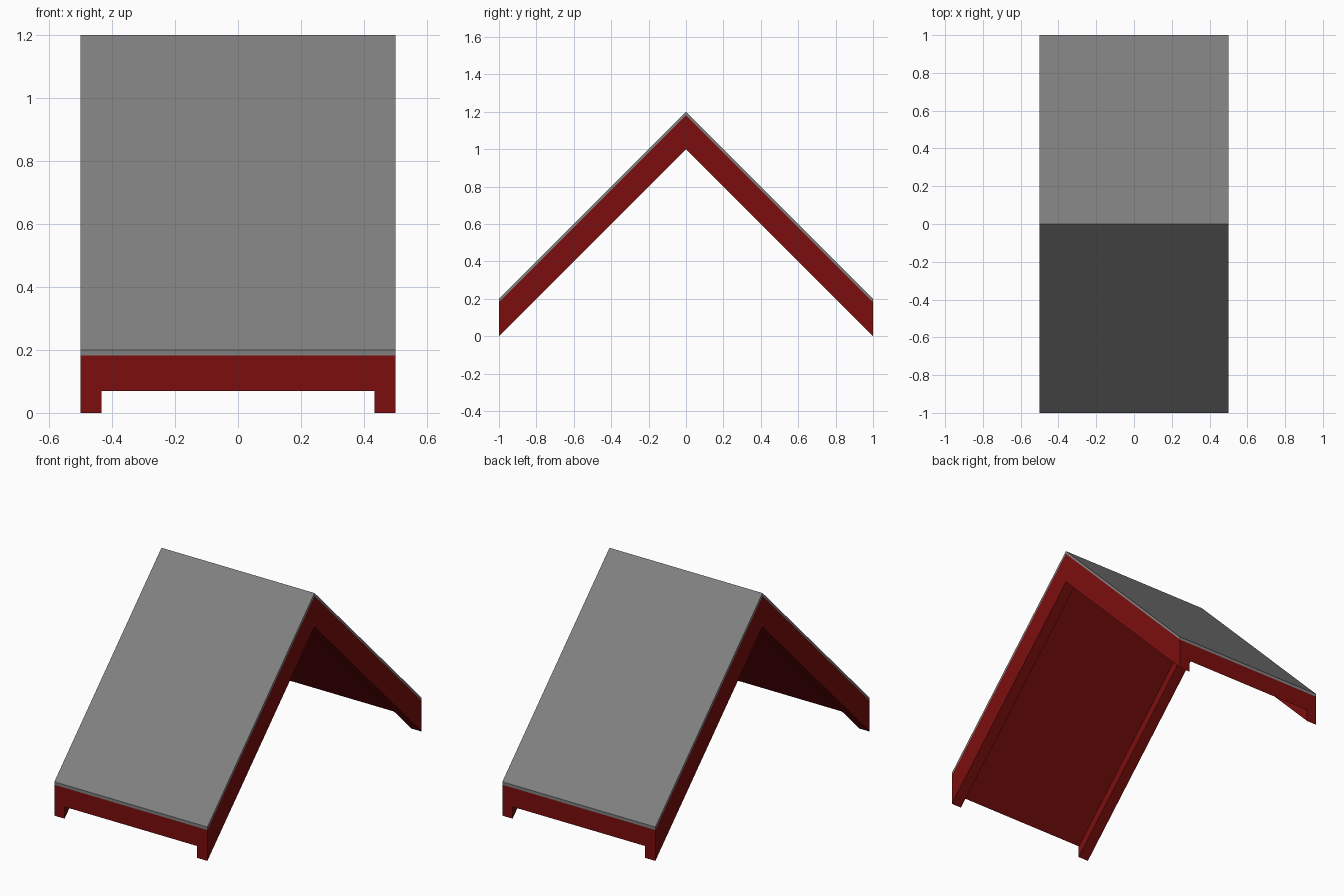
import bpy
import bmesh

cube = bpy.data.objects.get("Cube")
if cube:
    bpy.data.objects.remove(cube, do_unlink=True)

HALF_WIDTH, HALF_DEPTH = 0.5, 1.0
RAIL_INNER = 0.433   # inner side of the edge rails
DECK_BOTTOM = 0.07
DECK_TOP = 0.182
COVER_TOP = 0.2


def material(name, color):
    mat = bpy.data.materials.new(name)
    mat.use_nodes = True
    mat.diffuse_color = color
    mat.node_tree.nodes["Principled BSDF"].inputs["Base Color"].default_value = color
    return mat


def gable(name, section, mat):
    """Sweep an x/z section up to the ridge and down the other side."""
    bm = bmesh.new()
    rings = [[bm.verts.new((x, y, z + HALF_DEPTH - abs(y))) for x, z in section]
             for y in (-HALF_DEPTH, 0, HALF_DEPTH)]
    for a, b in zip(rings, rings[1:]):
        for i in range(len(section)):
            j = (i + 1) % len(section)
            bm.faces.new((a[i], a[j], b[j], b[i]))
    bm.faces.new(rings[0])
    bm.faces.new(rings[-1][::-1])
    bmesh.ops.recalc_face_normals(bm, faces=bm.faces[:])
    mesh = bpy.data.meshes.new(name)
    bm.to_mesh(mesh)
    bm.free()
    mesh.materials.append(mat)
    obj = bpy.data.objects.new(name, mesh)
    bpy.context.collection.objects.link(obj)
    return obj


red = material("dark red wood", (0.2, 0.004, 0.004, 1))
grey = material("grey roofing", (0.216, 0.216, 0.216, 1))

# Red deck with a rail hanging below each side edge
half = [(RAIL_INNER, DECK_BOTTOM), (RAIL_INNER, 0), (HALF_WIDTH, 0), (HALF_WIDTH, DECK_TOP)]
gable("roof_frame", half + [(-x, z) for x, z in reversed(half)], red)

# Thin grey covering over both slopes
cover = [(HALF_WIDTH, DECK_TOP), (HALF_WIDTH, COVER_TOP)]
gable("roof_cover", cover + [(-x, z) for x, z in reversed(cover)], grey)
